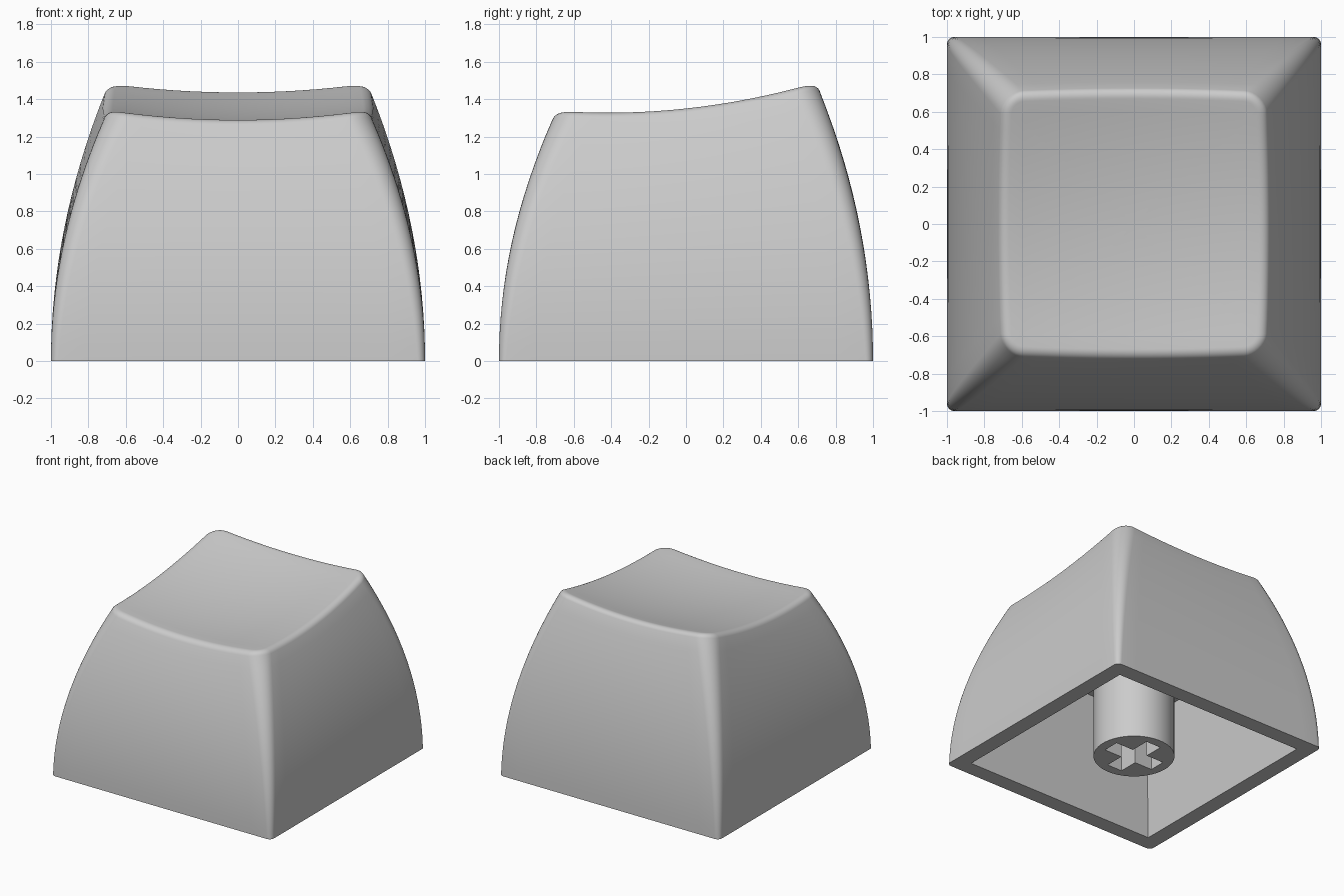
import bpy, bmesh, math

cube = bpy.data.objects.get("Cube")
if cube:
    bpy.data.objects.remove(cube, do_unlink=True)

# Single plastic colour
plastic = bpy.data.materials.new("grey plastic")
plastic.use_nodes = True
GREY = (0.6, 0.6, 0.6, 1)
plastic.diffuse_color = GREY
plastic.node_tree.nodes["Principled BSDF"].inputs["Base Color"].default_value = GREY

FILLET = 0.06
LEAN = math.radians(22)


def add_object(name, bm):
    bmesh.ops.recalc_face_normals(bm, faces=bm.faces)
    mesh = bpy.data.meshes.new(name)
    bm.to_mesh(mesh)
    bm.free()
    mesh.materials.append(plastic)
    ob = bpy.data.objects.new(name, mesh)
    bpy.context.collection.objects.link(ob)
    return ob


def cut(ob, cutter):
    mod = ob.modifiers.new("cut", 'BOOLEAN')
    mod.operation = 'DIFFERENCE'
    mod.solver = 'EXACT'
    mod.object = cutter
    bpy.context.view_layer.objects.active = ob
    bpy.ops.object.modifier_apply(modifier=mod.name)
    bpy.data.objects.remove(cutter, do_unlink=True)


def dish(x, y):
    """Height of the scooped top."""
    return 1.325 + 0.135 * (y + 0.4) ** 2 - 0.046 * (1 - (x / 0.65) ** 2)


def outline(w, r, bulge, arc=8, side=14):
    """Rounded square with slightly bowed sides."""
    pts = []
    for k in range(4):
        c, s = math.cos(k * math.pi / 2), math.sin(k * math.pi / 2)
        quarter = [(w, (w - r) * (2 * i / side - 1)) for i in range(side)]
        for i in range(arc):
            a = i / arc * math.pi / 2
            quarter.append((w - r + r * math.cos(a), w - r + r * math.sin(a)))
        for x, y in quarter:
            bx = x * (1 + bulge * (1 - (y / w) ** 2))
            by = y * (1 + bulge * (1 - (x / w) ** 2))
            pts.append((bx * c - by * s, bx * s + by * c))
    return pts


# Outer cap: curved walls, rounded rim, scooped top
rings = []
drop = FILLET * (1 - math.sin(LEAN))
top_w, top_r, top_bulge = 0.708, 0.12, 0.025
for i in range(17):
    t = i / 16
    pts = outline(1 - (1 - top_w) * t ** 2, 0.04 + (top_r - 0.04) * t, top_bulge * t ** 2)
    rim = outline(top_w, top_r, top_bulge)
    rings.append([(x, y, t * (dish(u, v) - drop)) for (x, y), (u, v) in zip(pts, rim)])
for i in range(1, 8):
    a = LEAN + (math.pi / 2 - LEAN) * i / 7
    inset = FILLET * (math.cos(LEAN) - math.cos(a))
    pts = outline(top_w - inset, top_r - inset, top_bulge)
    rings.append([(x, y, dish(x, y) - FILLET * (1 - math.sin(a))) for x, y in pts])
for i in range(1, 10):
    s = 1 - i / 10
    rings.append([(x * s, y * s, dish(x * s, y * s)) for x, y in pts])

bm = bmesh.new()
loops = [[bm.verts.new(p) for p in ring] for ring in rings]
n = len(loops[0])
for low, high in zip(loops, loops[1:]):
    for j in range(n):
        k = (j + 1) % n
        bm.faces.new((low[j], low[k], high[k], high[j]))
centre = bm.verts.new((0, 0, dish(0, 0)))
for j in range(n):
    bm.faces.new((loops[-1][j], loops[-1][(j + 1) % n], centre))
bm.faces.new(loops[0][::-1])
cap = add_object("cap_shell", bm)

# Tapered square pocket underneath
bm = bmesh.new()
bmesh.ops.create_cube(bm, size=2)
for v in bm.verts:
    w = 0.78 if v.co.z > 0 else 0.88
    v.co = (v.co.x * w, v.co.y * w, 0.96 if v.co.z > 0 else -0.1)
cut(cap, add_object("pocket_cutter", bm))

# Round stem with a cross-shaped socket
bm = bmesh.new()
bmesh.ops.create_cone(bm, cap_ends=True, segments=64, radius1=0.305, radius2=0.305, depth=0.97)
bmesh.ops.translate(bm, verts=bm.verts, vec=(0, 0, 0.485))
stem = add_object("stem", bm)
for name, sx, sy in (("slot_x", 0.228, 0.068), ("slot_y", 0.068, 0.228)):
    bm = bmesh.new()
    bmesh.ops.create_cube(bm, size=2)
    for v in bm.verts:
        v.co = (v.co.x * sx, v.co.y * sy, 0.42 if v.co.z > 0 else -0.1)
    cut(stem, add_object(name, bm))

# Smooth shading with crisp edges
for ob in (cap, stem):
    bpy.ops.object.select_all(action='DESELECT')
    ob.select_set(True)
    bpy.context.view_layer.objects.active = ob
    bpy.ops.object.shade_smooth_by_angle(angle=math.radians(30))
